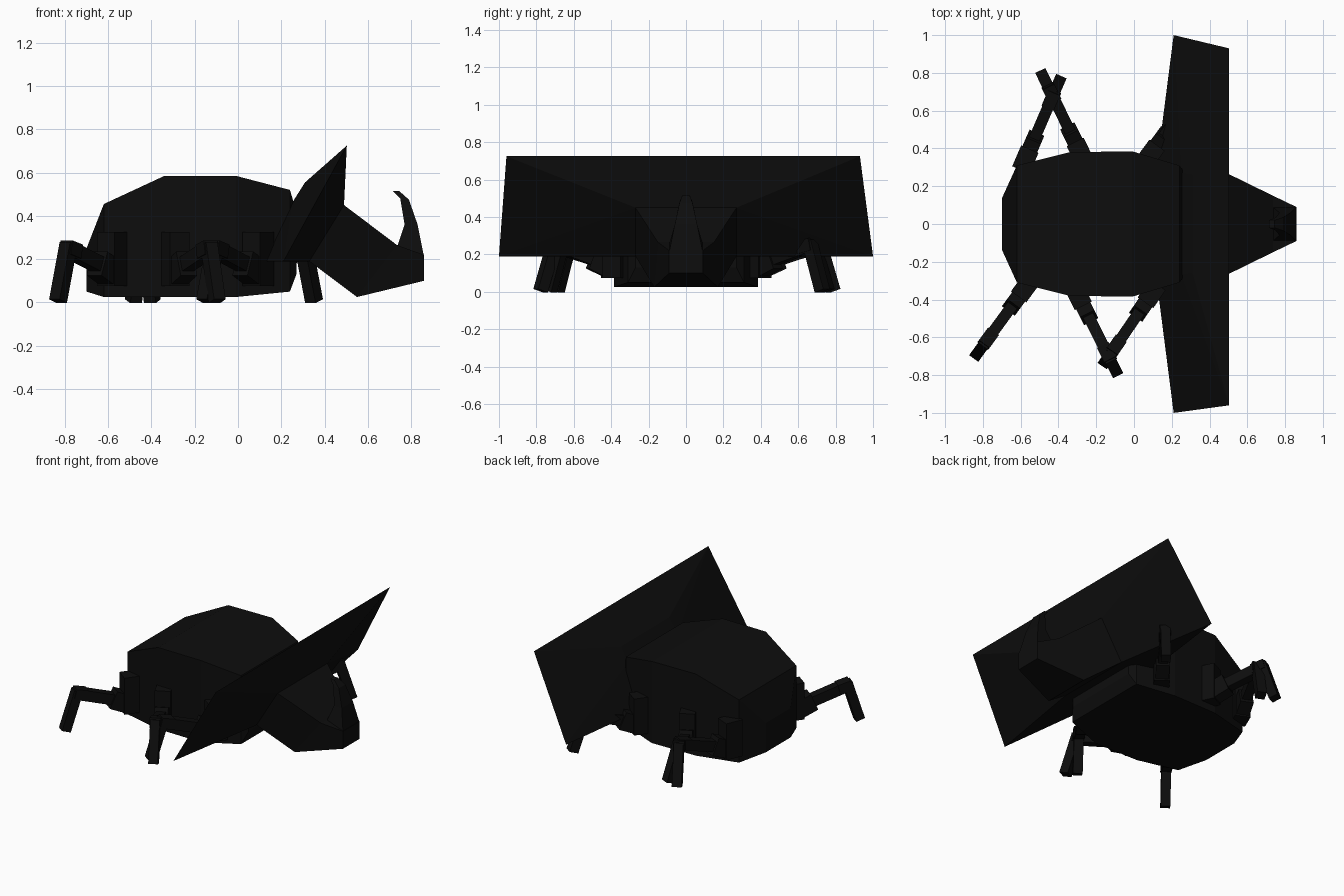
import bpy
import bmesh
from mathutils import Vector

cube = bpy.data.objects.get("Cube")
if cube:
    bpy.data.objects.remove(cube, do_unlink=True)

black = bpy.data.materials.new("shell_black")
black.use_nodes = True
colour = (0.004, 0.004, 0.004, 1)
black.diffuse_color = colour
black.node_tree.nodes["Principled BSDF"].inputs["Base Color"].default_value = colour


def finish(name, bm):
    bmesh.ops.recalc_face_normals(bm, faces=bm.faces)
    mesh = bpy.data.meshes.new(name)
    bm.to_mesh(mesh)
    bm.free()
    mesh.materials.append(black)
    obj = bpy.data.objects.new(name, mesh)
    bpy.context.collection.objects.link(obj)
    return obj


def skin(name, rings):
    """Join four-cornered rings into one closed, flat-faced solid."""
    bm = bmesh.new()
    loops = [[bm.verts.new(p) for p in ring] for ring in rings]
    for a, b in zip(loops, loops[1:]):
        for i in range(4):
            j = (i + 1) % 4
            bm.faces.new((a[i], a[j], b[j], b[i]))
    bm.faces.new(loops[0])
    bm.faces.new(loops[-1])
    return finish(name, bm)


def ring(x_top, z_top, w_top, x_low, z_low, w_low):
    return [(x_top, w_top, z_top), (x_top, -w_top, z_top),
            (x_low, -w_low, z_low), (x_low, w_low, z_low)]


# Boxy faceted abdomen: x, half width, low z, high z
sections = [(-0.70, 0.135, 0.05, 0.25), (-0.62, 0.31, 0.025, 0.455),
            (-0.34, 0.38, 0.025, 0.585), (-0.01, 0.385, 0.025, 0.585),
            (0.24, 0.31, 0.05, 0.52), (0.27, 0.27, 0.13, 0.42)]
skin("body", [ring(x, hi, w, x, lo, w) for x, w, lo, hi in sections])

# Wide flaring neck shield, a convex solid
bm = bmesh.new()
for x, y, z in [(0.21, 1.0, 0.19), (0.31, 0.26, 0.555), (0.25, 0.27, 0.46),
                (0.12, 0.30, 0.19), (0.49, 0.27, 0.45), (0.33, 0.27, 0.19)]:
    for side in (1, -1):
        bm.verts.new((x, y * side, z))
for y in (0.93, -0.96):
    bm.verts.new((0.503, y, 0.725))
bmesh.ops.convex_hull(bm, input=bm.verts)
finish("shield", bm)

# Tapered head and upright horn
skin("head", [ring(0.49, 0.45, 0.27, 0.33, 0.19, 0.27),
              ring(0.735, 0.265, 0.15, 0.55, 0.025, 0.17),
              ring(0.86, 0.22, 0.09, 0.86, 0.10, 0.09)])
skin("horn", [ring(0.735, 0.255, 0.09, 0.86, 0.21, 0.09),
              ring(0.77, 0.36, 0.06, 0.83, 0.36, 0.06),
              ring(0.75, 0.48, 0.035, 0.79, 0.475, 0.035),
              ring(0.715, 0.515, 0.02, 0.745, 0.515, 0.02)])


def beam(name, start, end, width, height):
    """Square bar between two points."""
    a, b = Vector(start), Vector(end)
    along = (b - a).normalized()
    across = along.cross(Vector((0, 0, 1))).normalized() * width / 2
    up = across.cross(along).normalized() * height / 2
    return skin(name, [[p + across + up, p - across + up,
                        p - across - up, p + across - up] for p in (a, b)])


# Six legs: root and foot on the ground plane
legs = {"rear_right": ((-0.57, -0.33), (-0.84, -0.70)),
        "middle_right": ((-0.30, -0.37), (-0.09, -0.79)),
        "front_right": ((0.10, -0.36), (-0.16, -0.74)),
        "rear_left": ((-0.58, 0.33), (-0.39, 0.77)),
        "middle_left": ((-0.28, 0.37), (-0.49, 0.80)),
        "front_left": ((0.08, 0.36), (0.36, 0.74))}
for name, (root, foot) in legs.items():
    r, f = Vector((*root, 0)), Vector((*foot, 0))
    up = Vector((0, 0, 1))

    def along(t, z):
        return r.lerp(f, t) + up * z

    # Hip block, shoulder sleeve, thigh, knee and shin
    beam(name + "_hip", along(-0.1, 0.2), along(0.15, 0.2), 0.10, 0.25)
    beam(name + "_sleeve", along(0.1, 0.14), along(0.3, 0.18), 0.085, 0.12)
    beam(name + "_thigh", along(0.1, 0.15), along(0.82, 0.25), 0.06, 0.07)
    beam(name + "_knee", along(0.66, 0.235), along(0.84, 0.255), 0.07, 0.065)
    beam(name + "_shin", along(0.79, 0.27), along(0.97, 0.006), 0.06, 0.06)
